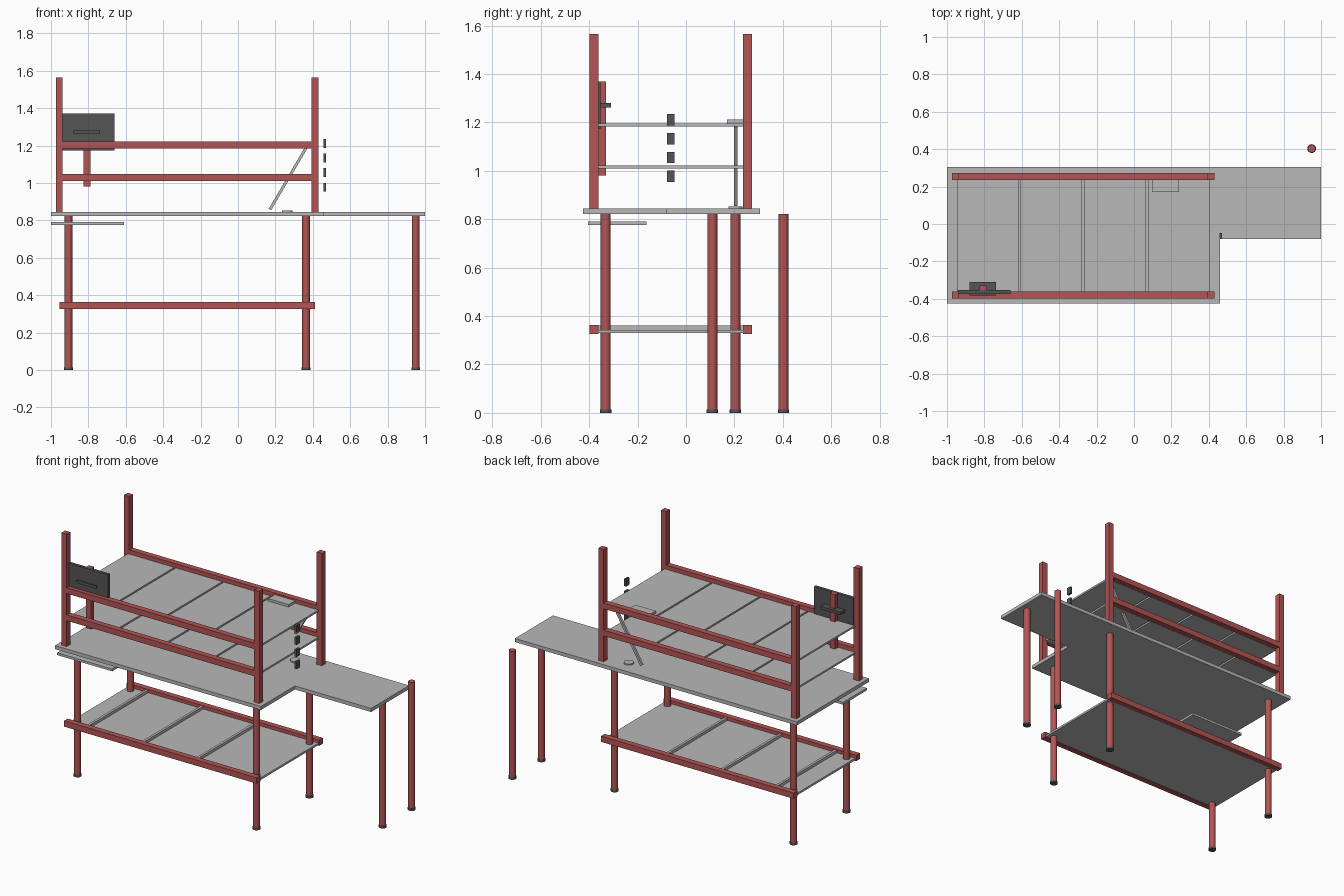
import bpy
import bmesh
from math import atan2, hypot
from mathutils import Matrix

cube = bpy.data.objects.get("Cube")
if cube:
    bpy.data.objects.remove(cube, do_unlink=True)


def material(name, rgb):
    mat = bpy.data.materials.new(name)
    mat.use_nodes = True
    mat.diffuse_color = (*rgb, 1)
    mat.node_tree.nodes["Principled BSDF"].inputs["Base Color"].default_value = (*rgb, 1)
    return mat


RED = material("frame red", (0.45, 0.09, 0.09))
GREY = material("board grey", (0.48, 0.48, 0.48))
DARK = material("dark plastic", (0.09, 0.09, 0.09))


def finish(name, bm, mat):
    mesh = bpy.data.meshes.new(name)
    bmesh.ops.recalc_face_normals(bm, faces=bm.faces)
    bm.to_mesh(mesh)
    bm.free()
    mesh.materials.append(mat)
    obj = bpy.data.objects.new(name, mesh)
    bpy.context.scene.collection.objects.link(obj)
    return obj


def box(name, mat, x, y, z):
    """Box from (low, high) spans on each axis."""
    spans = (x, y, z)
    bm = bmesh.new()
    size = Matrix.Diagonal([b - a for a, b in spans] + [1])
    centre = Matrix.Translation([(a + b) / 2 for a, b in spans])
    bmesh.ops.create_cube(bm, size=1, matrix=centre @ size)
    return finish(name, bm, mat)


def cylinder(name, mat, x, y, radius, z):
    bm = bmesh.new()
    bmesh.ops.create_cone(bm, cap_ends=True, segments=24, radius1=radius, radius2=radius,
                          depth=z[1] - z[0], matrix=Matrix.Translation((x, y, sum(z) / 2)))
    for face in bm.faces:
        face.smooth = len(face.verts) == 4
    for edge in bm.edges:
        edge.smooth = all(len(f.verts) == 4 for f in edge.link_faces)
    return finish(name, bm, mat)


# L-shaped worktop
outline = [(-1, -0.425), (0.46, -0.425), (0.46, -0.08), (1, -0.08), (1, 0.305), (-1, 0.305)]
bm = bmesh.new()
face = bm.faces.new([bm.verts.new((x, y, 0.822)) for x, y in outline])
top = bmesh.ops.extrude_face_region(bm, geom=[face])["geom"]
bmesh.ops.translate(bm, vec=(0, 0, 0.023),
                    verts=[v for v in top if isinstance(v, bmesh.types.BMVert)])
finish("worktop", bm, GREY)

# Round legs with dark feet
legs = [(x, y) for x in (-0.906, 0.364) for y in (-0.332, 0.204)]
legs += [(0.95, 0.109), (0.95, 0.403)]
for x, y in legs:
    cylinder("leg", RED, x, y, 0.0205, (0.012, 0.822))
    cylinder("foot", DARK, x, y, 0.0235, (0, 0.014))

# Front and back frames: posts, upper rails, low rail
for y in ((-0.398, -0.361), (0.236, 0.273)):
    for x in ((-0.974, -0.937), (0.393, 0.43)):
        box("post", RED, x, y, (0.845, 1.565))
    for z in (1.011, 1.185):
        box("rail", RED, (-0.937, 0.393), y, (z, z + 0.037))
    box("low_rail", RED, (-0.955, 0.411), y, (0.327, 0.364))

# Upper shelves, four panels each with narrow gaps
INNER = (-0.361, 0.236)
for z in (1.01, 1.184):
    for i in range(4):
        left = -0.947 + i * 0.341
        box("shelf_panel", GREY, (left, left + 0.329), INNER, (z, z + 0.012))

# Low shelf with raised dividers
box("low_shelf", GREY, (-0.947, 0.405), INNER, (0.33, 0.343))
for x in (-0.81, -0.42, -0.033):
    box("low_divider", GREY, (x - 0.008, x + 0.008), INNER, (0.343, 0.361))

# Tray below the worktop
box("tray", GREY, (-1, -0.61), (-0.404, -0.163), (0.776, 0.791))

# Screen, its ledge and bracket
box("screen", DARK, (-0.94, -0.66), (-0.373, -0.354), (1.174, 1.37))
box("screen_ledge", DARK, (-0.879, -0.738), (-0.382, -0.31), (1.262, 1.28))
box("screen_bracket", RED, (-0.826, -0.789), (-0.361, -0.33), (0.98, 1.37))

# Column of small sockets
for i in range(4):
    z = 0.954 + i * 0.078
    box("socket", DARK, (0.457, 0.471), (-0.078, -0.047), (z, z + 0.047))

# Lamp: base disc, leaning arm, flat head
cylinder("lamp_base", GREY, 0.263, 0.204, 0.029, (0.845, 0.853))
dx, dz = 0.193, 0.328
bm = bmesh.new()
bmesh.ops.create_cube(bm, size=1, matrix=Matrix.Translation((0.267, 0.205, 1.022))
                      @ Matrix.Rotation(atan2(dx, dz), 4, "Y")
                      @ Matrix.Diagonal((0.015, 0.014, hypot(dx, dz), 1)))
finish("lamp_arm", bm, GREY)
box("lamp_head", GREY, (0.095, 0.24), (0.17, 0.236), (1.196, 1.212))
